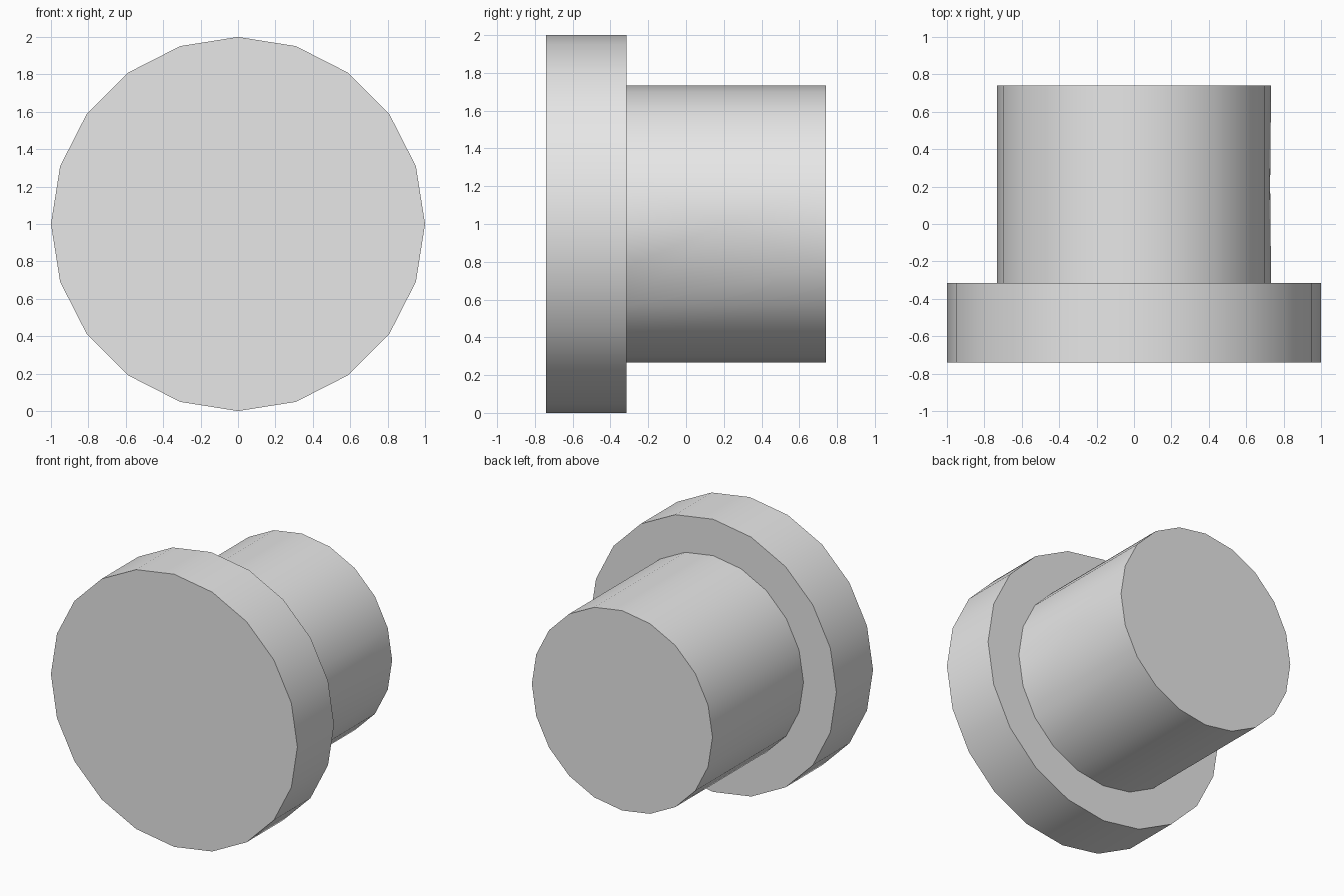
import bpy
import bmesh
from math import sin, cos, tau

SIDES = 20
AXIS_Z = 1.0

cube = bpy.data.objects.get("Cube")
if cube:
    bpy.data.objects.remove(cube, do_unlink=True)

grey = bpy.data.materials.new("light grey")
grey.use_nodes = True
colour = (0.8, 0.8, 0.8, 1)
grey.diffuse_color = colour
grey.node_tree.nodes["Principled BSDF"].inputs["Base Color"].default_value = colour


def ring(bm, radius, y):
    """Circle of vertices around the y axis, starting at +x."""
    return [bm.verts.new((radius * cos(tau * i / SIDES), y,
                          AXIS_Z + radius * sin(tau * i / SIDES)))
            for i in range(SIDES)]


def drum(name, radius, y_front, y_back, side_vertex=False):
    """Solid lying cylinder, optionally with an extra vertex on its +x side."""
    bm = bmesh.new()
    near, far = ring(bm, radius, y_front), ring(bm, radius, y_back)
    bm.faces.new(near)
    bm.faces.new(far)
    skipped = (-2, -1, 0) if side_vertex else ()
    for i in range(-2, SIDES - 2):
        if i not in skipped:
            bm.faces.new((near[i], near[i + 1], far[i + 1], far[i]))
    if side_vertex:
        # Fan of triangles around the vertex halfway along the side
        centre = bm.verts.new((radius - 0.005, (y_front + y_back) / 2, AXIS_Z))
        rim = [near[-2], near[-1], near[0], near[1],
               far[1], far[0], far[-1]]
        for a, b in zip(rim, rim[1:] + rim[:1]):
            bm.faces.new((centre, a, b))
        bm.faces.new((near[-2], far[-2], far[-1]))
    bmesh.ops.recalc_face_normals(bm, faces=bm.faces)
    mesh = bpy.data.meshes.new(name)
    bm.to_mesh(mesh)
    bm.free()
    mesh.materials.append(grey)
    obj = bpy.data.objects.new(name, mesh)
    bpy.context.collection.objects.link(obj)
    # Smooth barrel, crisp rims
    bpy.ops.object.select_all(action="DESELECT")
    obj.select_set(True)
    bpy.context.view_layer.objects.active = obj
    bpy.ops.object.shade_smooth_by_angle(angle=0.6)
    return obj


# Wide front disc and narrower rear shaft
drum("front_disc", 1.0, -0.74, -0.315)
drum("rear_shaft", 0.733, -0.315, 0.74, side_vertex=True)
